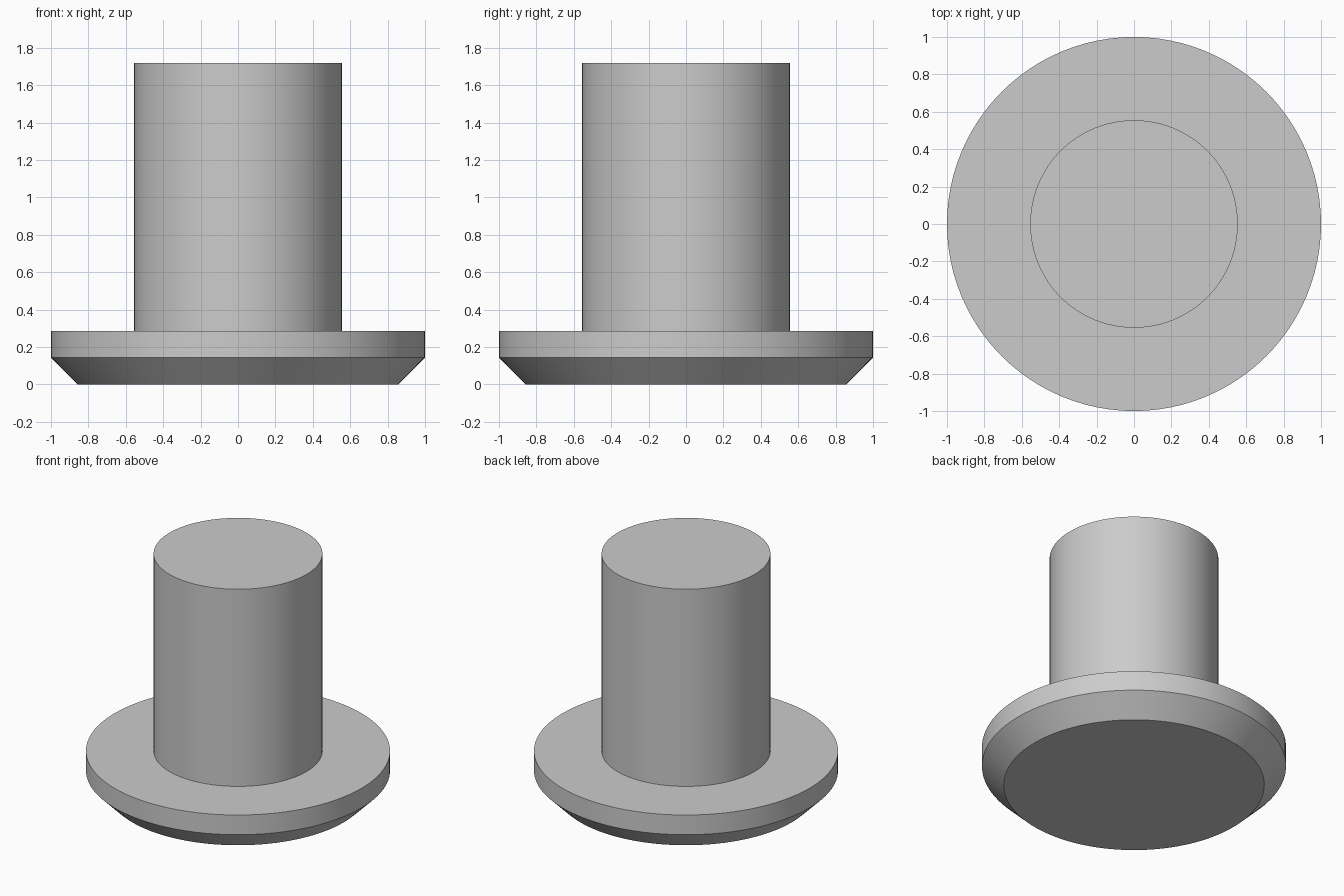
import bpy
import bmesh
from math import cos, sin, radians, tau

cube = bpy.data.objects.get("Cube")
if cube:
    bpy.data.objects.remove(cube, do_unlink=True)

SEGMENTS = 96

grey = bpy.data.materials.new("plain grey")
grey.use_nodes = True
colour = (0.6, 0.6, 0.6, 1)
grey.diffuse_color = colour
grey.node_tree.nodes["Principled BSDF"].inputs["Base Color"].default_value = colour


def turned_part(name, profile):
    """Revolve (radius, height) points, listed bottom to top, and cap both ends."""
    bm = bmesh.new()
    rings = [[bm.verts.new((r * cos(tau * i / SEGMENTS), r * sin(tau * i / SEGMENTS), z))
              for i in range(SEGMENTS)] for r, z in profile]
    for low, high in zip(rings, rings[1:]):
        for i in range(SEGMENTS):
            j = (i + 1) % SEGMENTS
            bm.faces.new((low[i], low[j], high[j], high[i]))
    bm.faces.new(rings[0][::-1])
    bm.faces.new(rings[-1])
    mesh = bpy.data.meshes.new(name)
    bm.to_mesh(mesh)
    bm.free()
    mesh.materials.append(grey)
    part = bpy.data.objects.new(name, mesh)
    bpy.context.collection.objects.link(part)
    bpy.ops.object.select_all(action="DESELECT")
    part.select_set(True)
    bpy.context.view_layer.objects.active = part
    bpy.ops.object.shade_smooth_by_angle(angle=radians(30))
    return part


# Chamfered flange, flat shoulder and straight shank as one solid
turned_part("flanged_plug", [
    (0.857, 0), (1, 0.143), (1, 0.286), (0.555, 0.286), (0.555, 1.717)])
